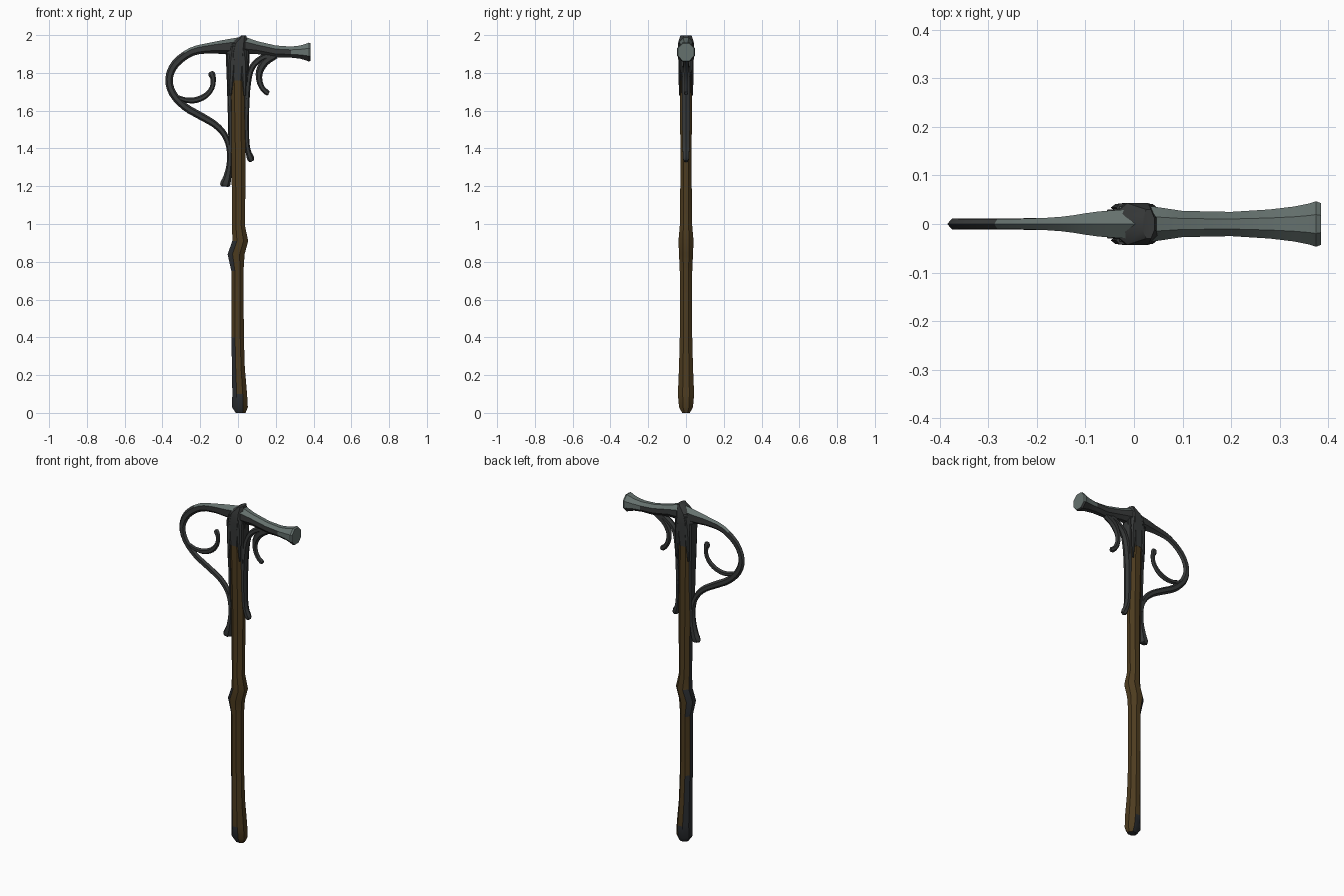
import bpy, bmesh, math
from mathutils import Vector


def material(name, rgb):
    m = bpy.data.materials.new(name)
    m.diffuse_color = (*rgb, 1)
    return m


WOOD = material("brown_wood", (0.075, 0.045, 0.014))
STAIN = material("dark_slate_wood", (0.026, 0.029, 0.033))
DARK = material("dark_iron", (0.038, 0.041, 0.041))
LIGHT = material("pale_iron", (0.13, 0.165, 0.155))


def smooth_path(pts, k):
    """Catmull-Rom refinement of (x, z, half width, half depth) points."""
    if k < 2:
        return [Vector(p) for p in pts]
    p = [Vector(q) for q in pts]
    p = [p[0] * 2 - p[1]] + p + [p[-1] * 2 - p[-2]]
    out = []
    for i in range(1, len(p) - 2):
        a, b, c, d = p[i - 1:i + 3]
        for j in range(k):
            t = j / k
            out.append(0.5 * (2 * b + (c - a) * t + (2 * a - 5 * b + 4 * c - d) * t * t
                              + (3 * b - a - 3 * c + d) * t ** 3))
    return out + [p[-2]]


def sweep(name, pts, sides, k, mats, rule=None, phase=0.0, axis=None):
    """Sweep an elliptical polygon along a path lying in the xz plane."""
    path = smooth_path(pts, k)
    bm = bmesh.new()
    rings = []
    for i, q in enumerate(path):
        a, b = path[max(i - 1, 0)], path[min(i + 1, len(path) - 1)]
        t = Vector(axis) if axis else Vector((b[0] - a[0], b[1] - a[1])).normalized()
        ring = []
        for s in range(sides):
            w = 2 * math.pi * (s + phase) / sides
            r = 1 / math.cos(math.pi / sides) if phase else 1
            u, v = math.cos(w) * q[2] * r, math.sin(w) * q[3] * r
            ring.append(bm.verts.new((q[0] - t[1] * u, v, q[1] + t[0] * u)))
        rings.append(ring)
    for r0, r1 in zip(rings, rings[1:]):
        for s in range(sides):
            e = (s + 1) % sides
            bm.faces.new((r0[s], r0[e], r1[e], r1[s]))
    bm.faces.new(rings[0])
    bm.faces.new(rings[-1])
    bmesh.ops.recalc_face_normals(bm, faces=bm.faces)
    bm.normal_update()
    if rule:
        for f in bm.faces:
            f.material_index = rule(f.calc_center_median(), f.normal)
    me = bpy.data.meshes.new(name)
    bm.to_mesh(me)
    bm.free()
    for m in mats:
        me.materials.append(m)
    ob = bpy.data.objects.new(name, me)
    bpy.context.collection.objects.link(ob)
    bpy.ops.object.select_all(action='DESELECT')
    ob.select_set(True)
    bpy.context.view_layer.objects.active = ob
    bpy.ops.object.shade_smooth_by_angle(angle=math.radians(35))
    return ob


# Wooden shaft with a knot in the middle and a flared foot, stained on the left
def stained(c, n):
    if c.z < 0.1:
        return int(n.x < 0.2)
    if c.z < 0.42:
        return int(n.x < -0.3)
    if 0.74 < c.z < 0.9:
        return int(n.x < -0.3)
    return int(n.x < -0.85 and c.z < 1.3)


sweep("shaft", [(0.014, 0, 0.026, 0.02), (0.01, 0.03, 0.042, 0.037), (0.009, 0.1, 0.039, 0.043),
                (0.002, 0.24, 0.034, 0.037), (-0.002, 0.4, 0.033, 0.033),
                (-0.003, 0.75, 0.032, 0.033), (-0.01, 0.84, 0.045, 0.037),
                (0.012, 0.91, 0.042, 0.04), (0.003, 0.99, 0.034, 0.033),
                (0.003, 1.3, 0.037, 0.029), (-0.003, 1.78, 0.042, 0.033),
                (0, 1.9, 0.042, 0.033)], 8, 1, [WOOD, STAIN], stained, 0.5, (0, 1))

# Iron socket with a ridged top
sweep("socket", [(-0.004, 1.76, 0.044, 0.034), (-0.002, 1.83, 0.052, 0.038),
                 (0, 1.9, 0.06, 0.043), (0.008, 1.955, 0.052, 0.043),
                 (0.03, 1.998, 0.012, 0.03)], 8, 1, [DARK], None, 0.5, (0, 1))

# Front and back wedges on the socket
for side, y in (("front", -0.036), ("back", 0.036)):
    for x0, x1, tag in ((-0.03, -0.04, "left"), (0.03, 0.036, "right")):
        w = sweep(f"{side}_{tag}_wedge", [(x0 * 0.7, 1.94, 0.016, 0.01), (x0, 1.86, 0.018, 0.008),
                                          (x1, 1.68, 0.006, 0.004)], 6, 1, [DARK])
        w.location.y = y * 0.94

# Hammer arm flaring to a flat striking face
sweep("hammer_arm", [(-0.03, 1.93, 0.035, 0.036), (0.04, 1.945, 0.045, 0.036),
                     (0.1, 1.934, 0.034, 0.027), (0.2, 1.913, 0.032, 0.025),
                     (0.28, 1.91, 0.029, 0.03), (0.33, 1.91, 0.035, 0.036),
                     (0.36, 1.91, 0.044, 0.042), (0.375, 1.91, 0.05, 0.047),
                     (0.385, 1.91, 0.046, 0.043)], 8, 1, [DARK, LIGHT],
      lambda c, n: int(n.z > 0.25 or c.x > 0.27 and n.z > -0.3), 0.5, (1, 0))

# Large left scroll sweeping out and back onto the shaft
sweep("left_scroll", [(0.02, 1.945, 0.045, 0.036), (-0.07, 1.937, 0.038, 0.03),
                      (-0.15, 1.931, 0.028, 0.017), (-0.245, 1.912, 0.023, 0.012),
                      (-0.33, 1.85, 0.022, 0.012), (-0.365, 1.77, 0.02, 0.013),
                      (-0.345, 1.69, 0.02, 0.013), (-0.28, 1.62, 0.02, 0.013),
                      (-0.2, 1.573, 0.02, 0.014), (-0.12, 1.525, 0.018, 0.015),
                      (-0.07, 1.47, 0.016, 0.016), (-0.047, 1.4, 0.014, 0.018),
                      (-0.045, 1.32, 0.015, 0.02), (-0.056, 1.25, 0.021, 0.022),
                      (-0.068, 1.21, 0.027, 0.022), (-0.07, 1.198, 0.018, 0.014)],
      6, 3, [DARK, LIGHT], lambda c, n: int(n.z > 0.25 and c.x > -0.29 and c.z > 1.88))

# Small curl inside the left scroll
sweep("left_inner_curl", [(-0.32, 1.67, 0.012, 0.01), (-0.27, 1.655, 0.014, 0.011),
                          (-0.22, 1.657, 0.016, 0.012), (-0.17, 1.68, 0.015, 0.012),
                          (-0.138, 1.72, 0.013, 0.011), (-0.131, 1.765, 0.014, 0.011),
                          (-0.14, 1.795, 0.018, 0.012), (-0.145, 1.806, 0.01, 0.008)],
      6, 3, [DARK])

# Right tendril branching from the arm and running down the shaft
sweep("right_tendril", [(0.17, 1.895, 0.018, 0.018), (0.12, 1.875, 0.016, 0.018),
                        (0.075, 1.83, 0.016, 0.02), (0.054, 1.75, 0.015, 0.024),
                        (0.045, 1.6, 0.014, 0.025), (0.046, 1.46, 0.013, 0.022),
                        (0.053, 1.39, 0.014, 0.02), (0.068, 1.345, 0.019, 0.018),
                        (0.075, 1.332, 0.01, 0.01)], 6, 3, [DARK])

# Short curl hanging under the arm
sweep("right_curl", [(0.2, 1.893, 0.018, 0.018), (0.145, 1.86, 0.022, 0.017),
                     (0.115, 1.81, 0.019, 0.014), (0.113, 1.76, 0.016, 0.012),
                     (0.13, 1.718, 0.014, 0.012), (0.155, 1.695, 0.015, 0.012),
                     (0.163, 1.69, 0.008, 0.008)], 6, 3, [DARK])

# Straps fixing the head to both sides of the shaft
sweep("left_strap", [(-0.045, 1.9, 0.02, 0.034), (-0.046, 1.78, 0.014, 0.028),
                     (-0.041, 1.55, 0.012, 0.024), (-0.04, 1.38, 0.01, 0.02)], 6, 1, [DARK])
sweep("right_strap", [(0.045, 1.92, 0.018, 0.034), (0.042, 1.78, 0.014, 0.028),
                      (0.04, 1.52, 0.006, 0.022)], 6, 1, [DARK])
